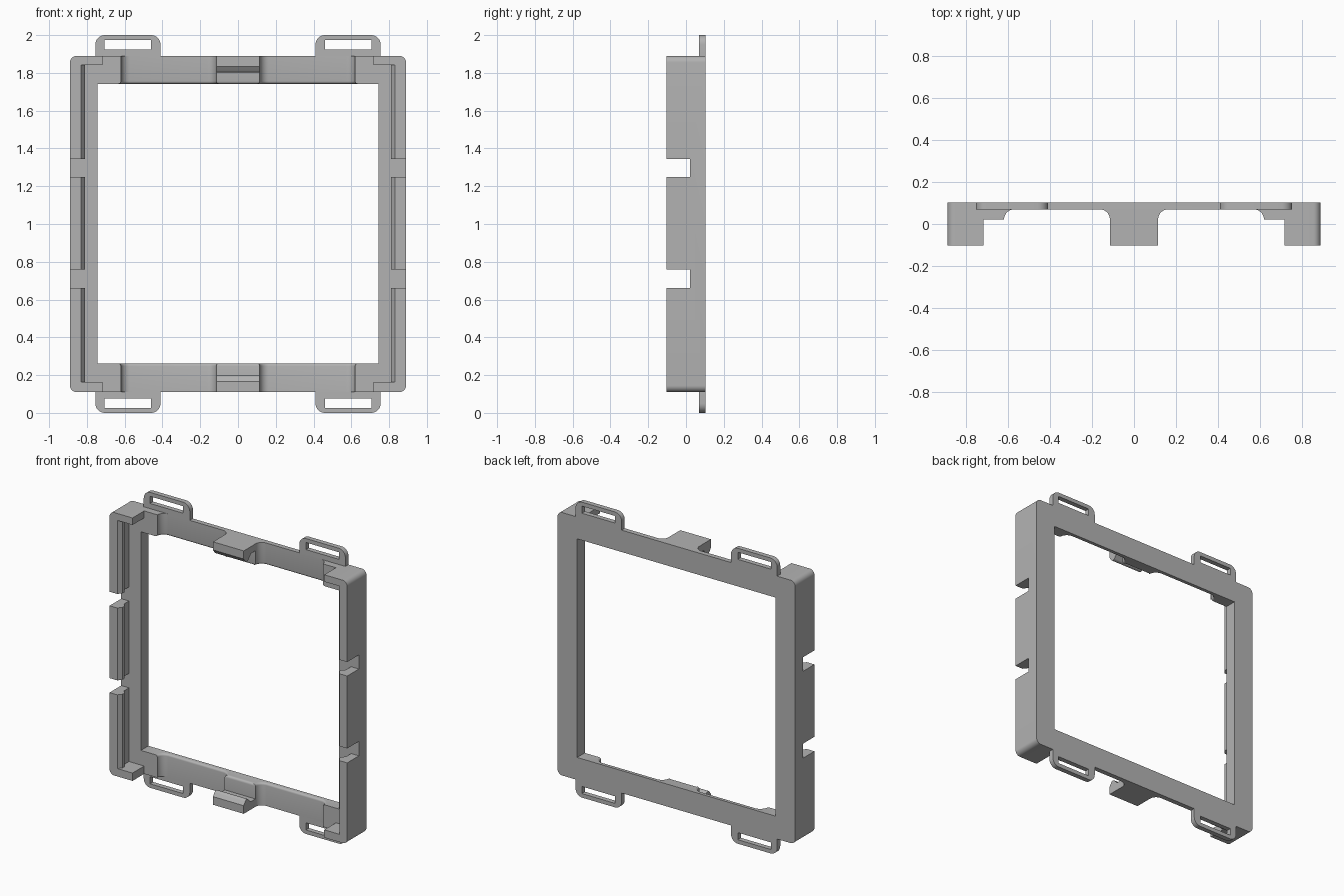
import bpy, bmesh
from math import sin, cos, radians
from mathutils import Vector

if "Cube" in bpy.data.objects:
    bpy.data.objects.remove(bpy.data.objects["Cube"])

FRONT, BACK = -0.103, 0.103      # depth range
FLOOR, PLATE = 0.022, 0.07       # raised floor and thin plate levels
MID = 1.0                        # height of the frame centre

gray = bpy.data.materials.new("plain gray")
gray.use_nodes = True
COLOUR = (0.45, 0.45, 0.45, 1)
gray.diffuse_color = COLOUR
gray.node_tree.nodes["Principled BSDF"].inputs["Base Color"].default_value = COLOUR


def prism(name, points, axis, lo, hi):
    """Extrude a 2D outline along an axis; the outline uses the other two axes in order."""
    def place(p, t):
        c = list(p)
        c.insert("xyz".index(axis), t)
        return Vector(c)
    bm = bmesh.new()
    face = bm.faces.new([bm.verts.new(place(p, lo)) for p in points])
    ext = bmesh.ops.extrude_face_region(bm, geom=[face])
    shift = place((0, 0), hi - lo)
    bmesh.ops.translate(bm, vec=shift, verts=[v for v in ext["geom"] if isinstance(v, bmesh.types.BMVert)])
    bmesh.ops.recalc_face_normals(bm, faces=bm.faces)
    mesh = bpy.data.meshes.new(name)
    bm.to_mesh(mesh)
    bm.free()
    mesh.materials.append(gray)
    obj = bpy.data.objects.new(name, mesh)
    bpy.context.collection.objects.link(obj)
    return obj


def rect(x0, x1, z0, z1):
    return [(x0, z0), (x1, z0), (x1, z1), (x0, z1)]


def arc(cx, cy, rx, ry, a0, a1, n=8):
    return [(cx + rx * cos(radians(a0 + (a1 - a0) * i / n)),
             cy + ry * sin(radians(a0 + (a1 - a0) * i / n))) for i in range(n + 1)]


def rounded(x0, x1, z0, z1, r):
    return (arc(x1 - r, z1 - r, r, r, 0, 90) + arc(x0 + r, z1 - r, r, r, 90, 180)
            + arc(x0 + r, z0 + r, r, r, 180, 270) + arc(x1 - r, z0 + r, r, r, 270, 360))


def combine(target, tool, operation):
    """Apply a boolean and delete the tool."""
    mod = target.modifiers.new("boolean", "BOOLEAN")
    mod.operation, mod.object, mod.solver = operation, tool, "EXACT"
    bpy.context.view_layer.objects.active = target
    bpy.ops.object.modifier_apply(modifier=mod.name)
    bpy.data.objects.remove(tool)


def flip(points, s, axis=0, centre=0.0):
    """Mirror an outline about a centre when s is -1."""
    return [tuple(centre + s * (c - centre) if i == axis else c for i, c in enumerate(p)) for p in points]


# Outer block, opening, and the recess inside the rim
frame = prism("frame", rounded(-0.89, 0.89, 0.11, 1.89, 0.035), "y", FRONT, BACK)
combine(frame, prism("opening", rect(-0.743, 0.743, 0.262, 1.742), "y", -1, 1), "DIFFERENCE")
combine(frame, prism("recess", rect(-0.832, 0.832, 0.163, 1.843), "y", -1, FLOOR), "DIFFERENCE")

# Long shallow cut-outs in the top and bottom bars, filleted at both ends
r = PLATE - FLOOR
cutout = ([(0.115, -1)] + arc(0.115 + r, FLOOR, r, r, 180, 90)
          + arc(0.62 - r, FLOOR, r, r, 90, 0) + [(0.718, FLOOR), (0.718, -1)])
for s in (1, -1):
    combine(frame, prism("bar_cutout", flip(cutout, s), "z", -1, 3), "DIFFERENCE")

# Rounded front edge along the inside of the top and bottom bars
bm = bmesh.new()
bm.from_mesh(frame.data)
edges = [e for e in bm.edges if all(abs(abs(v.co.z - 1.002) - 0.74) < 0.002
         and v.co.y < BACK - 0.02 and abs(v.co.x) < 0.625 for v in e.verts)]
bmesh.ops.bevel(bm, geom=edges, offset=0.014, segments=4, profile=0.5, affect="EDGES")
bm.to_mesh(frame.data)
bm.free()

# Snap lips along both side walls
lip = [(0.85, FRONT), (0.832, FRONT), (0.811, -0.075), (0.811, -0.055), (0.832, -0.03), (0.85, -0.03)]
for s in (1, -1):
    combine(frame, prism("side_lip", flip(lip, s), "z", 0.15, 1.85), "UNION")

# Notches through the side walls
for s in (1, -1):
    for z0, z1 in ((0.662, 0.76), (1.25, 1.345)):
        combine(frame, prism("notch", rect(s * 0.78, s * 1.0, z0, z1), "y", -1, FLOOR), "DIFFERENCE")

# Rounded hooks on the two centre tabs
hook = [(FRONT, 0.14), (FRONT, 0.165)] + arc(-0.07, 0.177, 0.02, 0.02, 150, 30) + [(-0.03, 0.163), (-0.03, 0.14)]
for s in (1, -1):
    combine(frame, prism("centre_hook", flip(hook, s, 1, MID), "x", -0.115, 0.115), "UNION")

# Strap loops above and below the frame
for sx, side in ((1, "left"), (-1, "right")):
    for sz, level in ((1, "upper"), (-1, "lower")):
        outline = [(0.41, 1.885), (0.755, 1.885)] + arc(0.705, 1.95, 0.05, 0.05, 0, 90) + arc(0.46, 1.95, 0.05, 0.05, 90, 180)
        slot = rect(0.46, 0.708, 1.925, 1.973)
        loop = prism(f"{level}_{side}_strap_loop", flip(flip(outline, sx), sz, 1, MID), "y", PLATE, BACK)
        combine(loop, prism("slot", flip(flip(slot, sx), sz, 1, MID), "y", -1, 1), "DIFFERENCE")

# Smooth the rounded parts and keep the edges sharp
for obj in bpy.context.collection.objects:
    if obj.type == "MESH" and gray.name in obj.data.materials:
        bpy.ops.object.select_all(action="DESELECT")
        obj.select_set(True)
        bpy.context.view_layer.objects.active = obj
        bpy.ops.object.shade_smooth_by_angle(angle=radians(30))
